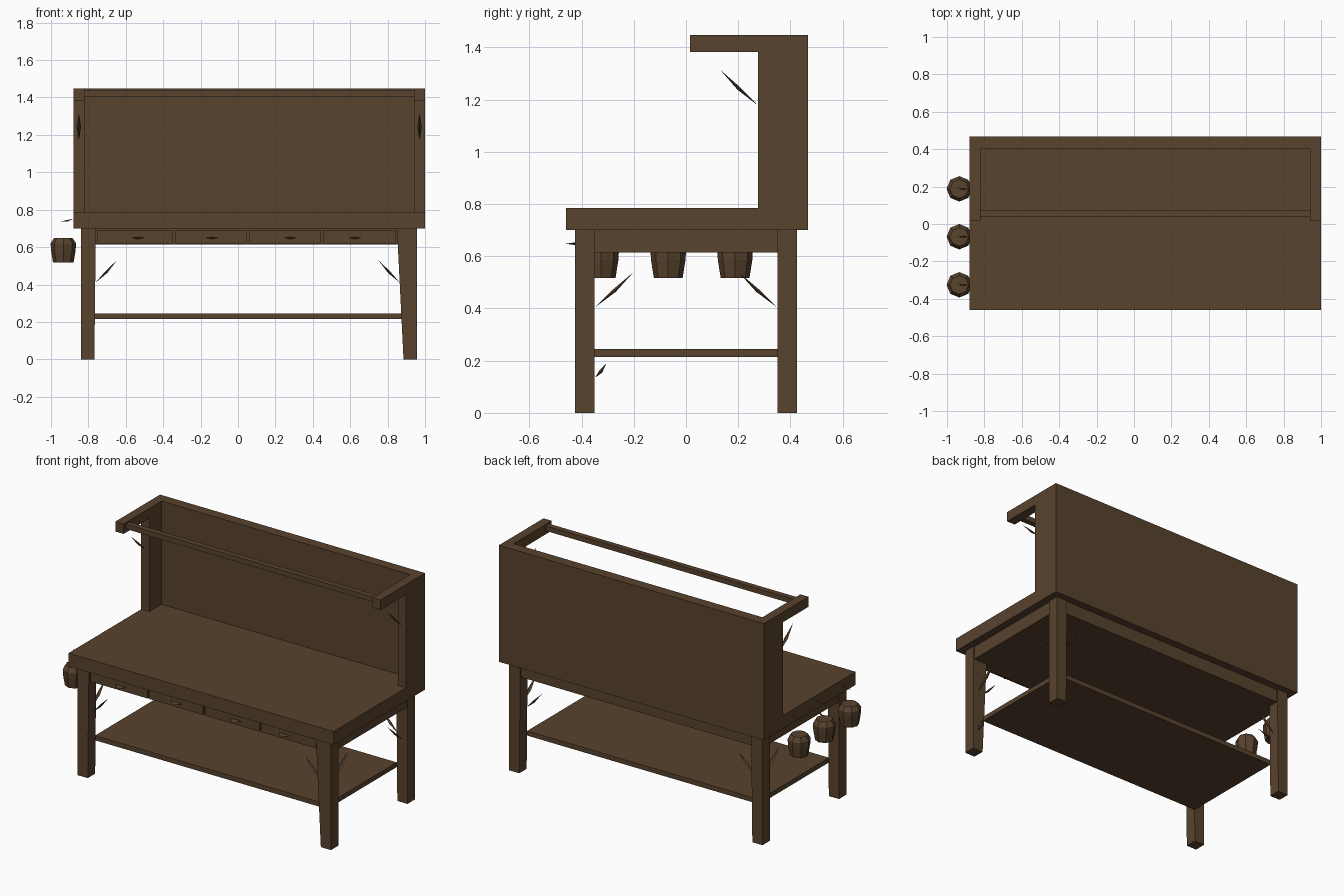
import bpy
import bmesh
from math import cos, sin, tau
from mathutils import Vector

cube = bpy.data.objects.get("Cube")
if cube:
    bpy.data.objects.remove(cube, do_unlink=True)

wood = bpy.data.materials.new("brown_wood")
wood.use_nodes = True
BROWN = (0.098, 0.056, 0.027, 1)
wood.diffuse_color = BROWN
shader = wood.node_tree.nodes["Principled BSDF"]
shader.inputs["Base Color"].default_value = BROWN
shader.inputs["Roughness"].default_value = 0.9


def finish(name, bm):
    bmesh.ops.recalc_face_normals(bm, faces=bm.faces)
    mesh = bpy.data.meshes.new(name)
    bm.to_mesh(mesh)
    bm.free()
    mesh.materials.append(wood)
    obj = bpy.data.objects.new(name, mesh)
    bpy.context.collection.objects.link(obj)
    return obj


def block(name, x, y, z, foot_x=None):
    """Box from (low, high) ranges; foot_x replaces the x range at the bottom."""
    bm = bmesh.new()
    bmesh.ops.create_cube(bm, size=1)
    for v in bm.verts:
        i, j, k = (int(c > 0) for c in v.co)
        xr = foot_x if foot_x and k == 0 else x
        v.co = (xr[i], y[j], z[k])
    return finish(name, bm)


def splinter(name, start, end, depth=0.012, sag=0.007):
    """Thin lens-shaped brace between two points."""
    a, b = Vector(start), Vector(end)
    along = (b - a).normalized()
    side = along.cross(Vector((0, 0, 1))).normalized()
    up = side.cross(along)
    mid = (a + b) / 2 - Vector((0, 0, 0.004))
    bm = bmesh.new()
    for p in (a, b, mid + side * depth, mid - side * depth, mid + up * sag, mid - up * sag):
        bm.verts.new(p)
    bmesh.ops.convex_hull(bm, input=bm.verts)
    return finish(name, bm)


def lathe(name, centre, profile, sides):
    """Closed faceted turning from (radius, height) pairs."""
    bm = bmesh.new()
    rings = []
    for r, h in profile:
        rings.append([bm.verts.new((centre[0] + r * cos(tau * i / sides),
                                    centre[1] + r * sin(tau * i / sides), h))
                      for i in range(sides)])
    for low, high in zip(rings, rings[1:]):
        for i in range(sides):
            j = (i + 1) % sides
            bm.faces.new((low[i], low[j], high[j], high[i]))
    bm.faces.new(rings[0][::-1])
    bm.faces.new(rings[-1])
    return finish(name, bm)


# Table top and the box of drawers beneath it
block("table_top", (-0.88, 1.0), (-0.46, 0.465), (0.70, 0.785))
block("apron", (-0.83, 0.95), (-0.405, 0.418), (0.615, 0.70))

# Drawer fronts with small pulls
drawers = ((-0.755, -0.35), (-0.335, 0.045), (0.06, 0.445), (0.455, 0.845))
pulls = (-0.535, -0.14, 0.28, 0.625)
for n, (span, px) in enumerate(zip(drawers, pulls), 1):
    block(f"drawer_front_{n}", span, (-0.418, -0.40), (0.62, 0.688))
    splinter(f"drawer_pull_{n}", (px - 0.038, -0.425, 0.652), (px + 0.038, -0.425, 0.652),
             depth=0.035, sag=0.005)

# Legs, with the front one at +x flaring toward the top
for front, y in (("front", (-0.425, -0.35)), ("back", (0.35, 0.425))):
    block(f"{front}_right_leg", (-0.84, -0.76), y, (0, 0.70), foot_x=(-0.84, -0.768))
    inner = 0.85 if front == "front" else 0.878
    block(f"{front}_left_leg", (inner, 0.957), y, (0, 0.70), foot_x=(0.885, 0.957))

# Lower shelf between the legs
block("shelf", (-0.768, 0.88), (-0.352, 0.352), (0.215, 0.245))

# Corner splinters on each leg, along the length and the depth
for sy, depth_name in ((-1, "front"), (1, "back")):
    for sx, side_name, face, mid in ((-1, "right", -0.762, -0.80), (1, "left", 0.865, 0.92)):
        label = f"{depth_name}_{side_name}"
        splinter(f"{label}_long_brace", (face, sy * 0.388, 0.41),
                 (face - sx * 0.115, sy * 0.388, 0.53))
        splinter(f"{label}_cross_brace", (mid, sy * 0.348, 0.405),
                 (mid, sy * 0.20, 0.54))
splinter("low_brace", (0.92, -0.348, 0.135), (0.92, -0.305, 0.19))

# Back board, side posts and the open frame on top
block("back_board", (-0.88, 1.0), (0.40, 0.467), (0.70, 1.447))
for side_name, x in (("right", (-0.88, -0.822)), ("left", (0.942, 1.0))):
    block(f"{side_name}_post", x, (0.275, 0.41), (0.70, 1.44))
    block(f"{side_name}_arm", x, (0.015, 0.41), (1.383, 1.447))
    mid = sum(x) / 2
    splinter(f"{side_name}_arm_brace", (mid, 0.275, 1.178), (mid, 0.13, 1.315))
block("front_rail", (-0.825, 0.945), (0.04, 0.075), (1.405, 1.437))

# Hanging buckets at one end with small hooks
bucket = ((0.055, 0.517), (0.066, 0.585), (0.068, 0.62), (0.05, 0.648))
for n, y in enumerate((-0.325, -0.068, 0.188), 1):
    lathe(f"bucket_{n}", (-0.934, y), bucket, 8)
    splinter(f"hook_{n}", (-0.945, y, 0.738), (-0.878, y, 0.752), depth=0.006, sag=0.004)
